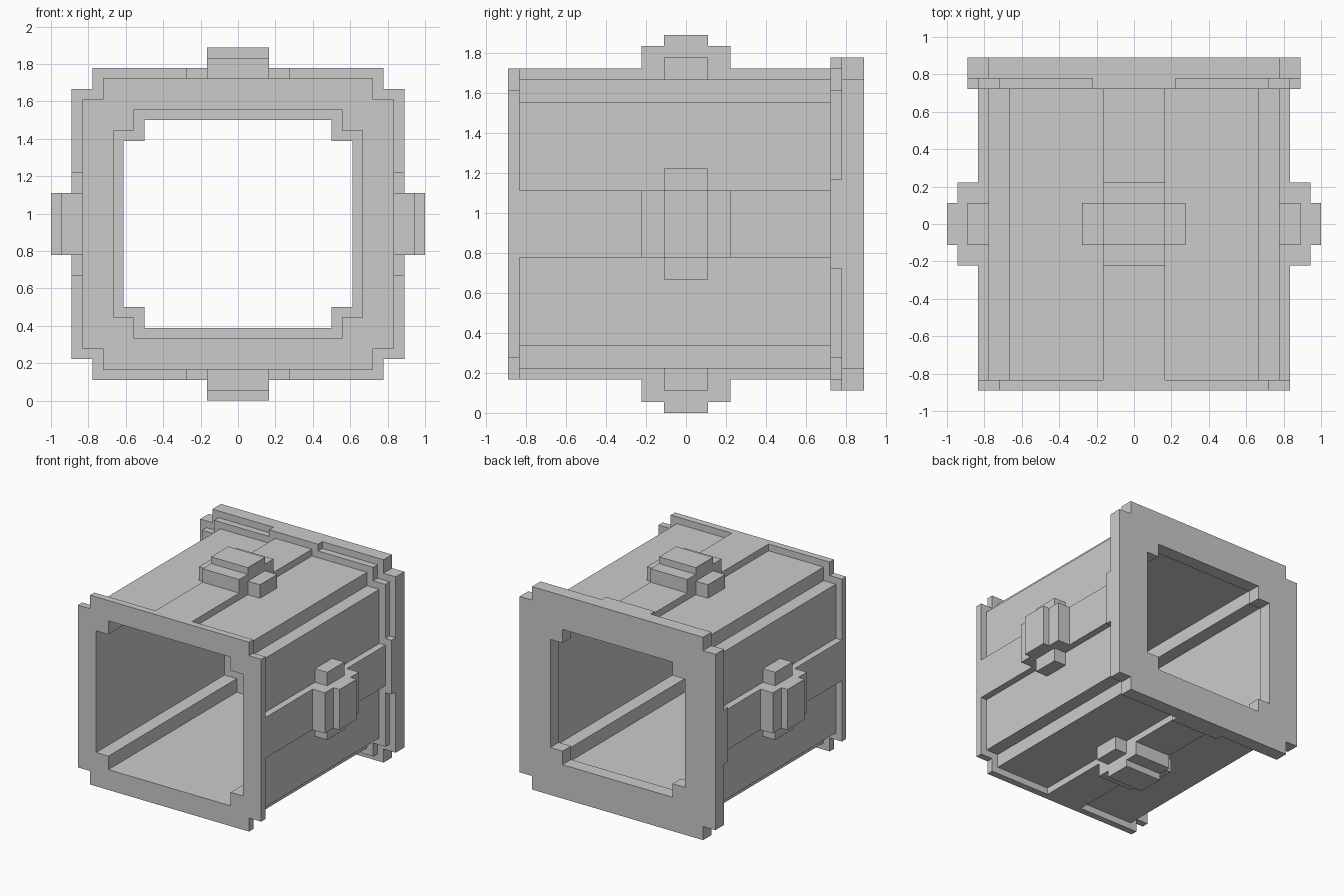
import bpy
import bmesh

if "Cube" in bpy.data.objects:
    bpy.data.objects.remove(bpy.data.objects["Cube"])

U = 1 / 18          # one block of the model's grid
CZ = 17             # height of the tunnel axis, in blocks


def make_object(name, bm):
    bmesh.ops.recalc_face_normals(bm, faces=bm.faces)
    mesh = bpy.data.meshes.new(name)
    bm.to_mesh(mesh)
    bm.free()
    obj = bpy.data.objects.new(name, mesh)
    bpy.context.collection.objects.link(obj)
    return obj


def notched_outline(a, b, n=2):
    """Rectangle of half size a x b with a square step cut from each corner."""
    q = [(a, b - n), (a - n, b - n), (a - n, b)]
    pts = []
    for sx, sz in ((1, 1), (-1, 1), (-1, -1), (1, -1)):
        corner = [(sx * x, sz * z) for x, z in q]
        pts += corner if sx * sz > 0 else corner[::-1]
    return pts


def box(name, lo, hi):
    bm = bmesh.new()
    bmesh.ops.create_cube(bm, size=1)
    for v in bm.verts:
        v.co = [(lo[i] if v.co[i] < 0 else hi[i]) * U for i in range(3)]
    return make_object(name, bm)


# Tunnel shell: stepped wall section (y, half width), height is one block less
section = [(-16, 15), (-15, 15), (-15, 14), (13, 14), (13, 15), (14, 15),
           (14, 16), (16, 16), (16, 11), (14, 11), (14, 12), (-16, 12)]
bm = bmesh.new()
rings = [[bm.verts.new((x * U, y * U, (z + CZ) * U))
          for x, z in notched_outline(a, a - 1)] for y, a in section]
for r, s in zip(rings, rings[1:] + rings[:1]):
    for i in range(len(r)):
        j = (i + 1) % len(r)
        bm.faces.new((r[i], r[j], s[j], s[i]))
make_object("tunnel_shell", bm)

# Fittings on each side: (across range, y range, height range above the wall)
fittings = {
    "rail": ((-3, 3), (-15, 13), (0, 1)),
    "mount_block": ((-3, 3), (-4, 4), (1, 3)),
    "mount_cap": ((-3, 3), (-2, 2), (3, 4)),
    "lug_a": ((-5, -3), (-2, 2), (0, 2)),
    "lug_b": ((3, 5), (-2, 2), (0, 2)),
    "flange_tab": ((-4, 4), (13, 14), (1, 2)),
}

# Repeat the fittings on the right, left, top and bottom walls
for side, sign, wall in (("right", 1, 14), ("left", -1, 14),
                         ("top", 1, 13), ("bottom", -1, 13)):
    for part, (across, y, h) in fittings.items():
        out = sorted(sign * (wall + k) for k in h)
        xs, zs = (out, across) if wall == 14 else (across, out)
        box(f"{side}_{part}", (xs[0], y[0], zs[0] + CZ), (xs[1], y[1], zs[1] + CZ))
